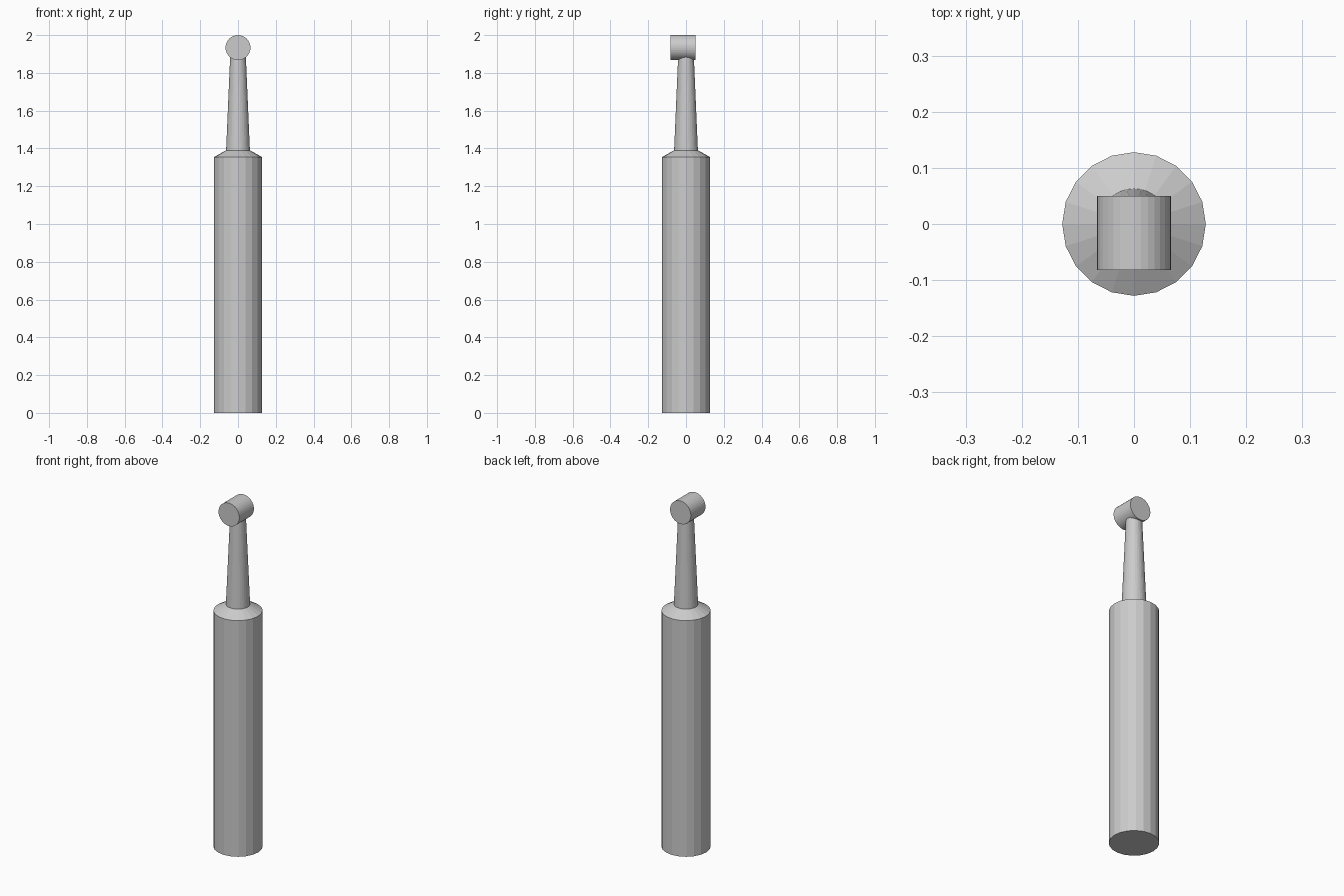
import bpy, bmesh, math

if "Cube" in bpy.data.objects:
    bpy.data.objects.remove(bpy.data.objects["Cube"])


def lathe(name, profile, sides, location=(0, 0, 0), rotation=(0, 0, 0)):
    """Closed solid of revolution about z from (radius, height) points."""
    bm = bmesh.new()
    rings = []
    for r, z in profile:
        rings.append([bm.verts.new((r * math.cos(2 * math.pi * i / sides),
                                    r * math.sin(2 * math.pi * i / sides), z))
                      for i in range(sides)])
    for low, high in zip(rings, rings[1:]):
        for i in range(sides):
            j = (i + 1) % sides
            bm.faces.new((low[i], low[j], high[j], high[i]))
    bm.faces.new(rings[0][::-1])
    bm.faces.new(rings[-1])
    mesh = bpy.data.meshes.new(name)
    bm.to_mesh(mesh)
    bm.free()
    obj = bpy.data.objects.new(name, mesh)
    obj.location, obj.rotation_euler = location, rotation
    bpy.context.collection.objects.link(obj)
    return obj


# Handle with sloped shoulder
lathe("handle", [(0.128, 0), (0.128, 1.354), (0.063, 1.39)], 20)

# Tapered neck, running slightly into the head
lathe("neck", [(0.063, 1.388), (0.041, 1.90)], 32)

# Round head lying along y, offset to the front
lathe("head", [(0.066, -0.05), (0.066, 0.082)], 32,
      location=(0, 0, 1.934), rotation=(math.pi / 2, 0, 0))
